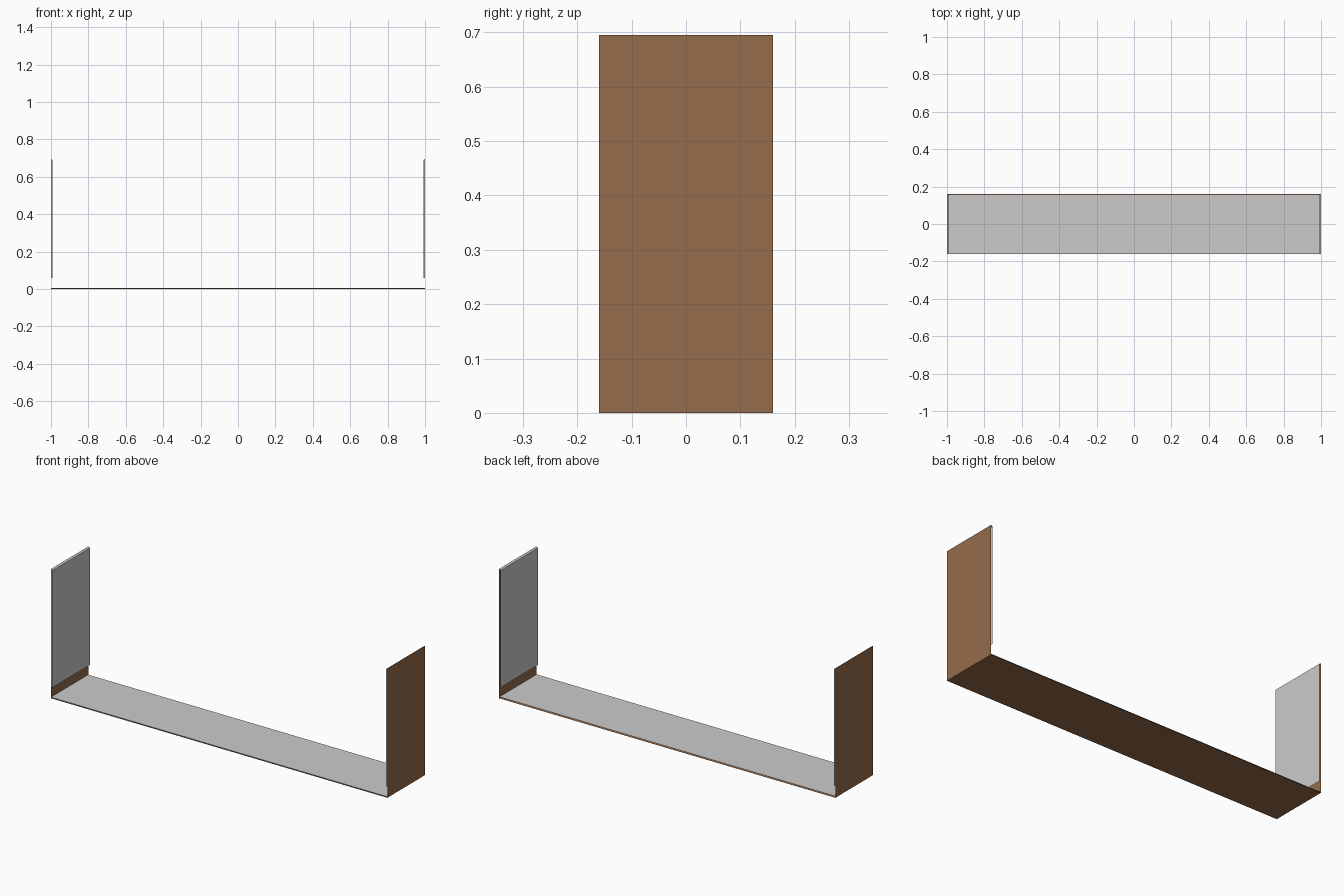
import bpy

if "Cube" in bpy.data.objects:
    bpy.data.objects.remove(bpy.data.objects["Cube"])

W, D, H = 1.0, 0.16, 0.695   # half width, half depth, height
T = 0.009                    # liner thickness on the side walls
B = 0.006                    # base thickness
SKIRT = 0.06                 # bare strip at the foot of each wall

brown = bpy.data.materials.new("brown")
brown.diffuse_color = (0.30, 0.15, 0.07, 1)
brown.use_nodes = True
brown.node_tree.nodes["Principled BSDF"].inputs["Base Color"].default_value = brown.diffuse_color


def sheet(name, quads, mat=None):
    """Thin open surface made of quads."""
    verts = [v for q in quads for v in q]
    faces = [tuple(range(i * 4, i * 4 + 4)) for i in range(len(quads))]
    me = bpy.data.meshes.new(name)
    me.from_pydata(verts, [], faces)
    ob = bpy.data.objects.new(name, me)
    bpy.context.collection.objects.link(ob)
    if mat:
        me.materials.append(mat)
    return ob


# outer brown shell: floor underside, low front lip and both walls
sheet("floor_underside", [
    [(-W, -D, 0), (-W, D, 0), (W, D, 0), (W, -D, 0)],
    [(-W, -D, 0), (W, -D, 0), (W, -D, B), (-W, -D, B)],
], brown)

# grey floor covering
sheet("floor_top", [[(-W, -D, B), (W, -D, B), (W, D - 0.004, B), (-W, D - 0.004, B)]])

for s, side in ((-1, "left"), (1, "right")):
    x, xi = s * W, s * (W - T)
    wall = [(x, -D, 0), (x, D, 0), (x, D, H), (x, -D, H)]
    inner = [(xi, -D, SKIRT), (xi, -D, H - 0.006), (xi, D, H - 0.006), (xi, D, SKIRT)]
    front = [(x, -D, SKIRT), (xi, -D, SKIRT), (xi, -D, H - 0.006), (x, -D, H)]
    top = [(x, -D, H), (xi, -D, H - 0.006), (xi, D, H - 0.006), (x, D, H)]
    liner = [inner, front, top]
    if s < 0:
        wall = wall[::-1]
        liner = [q[::-1] for q in liner]
        liner = [liner[0][::1], liner[1][::-1], liner[2][::-1]]
    else:
        liner = [inner, front[::-1], top[::-1]]
    sheet(side + "_wall", [wall], brown)
    # grey lining, open at the back
    sheet(side + "_lining", liner)
